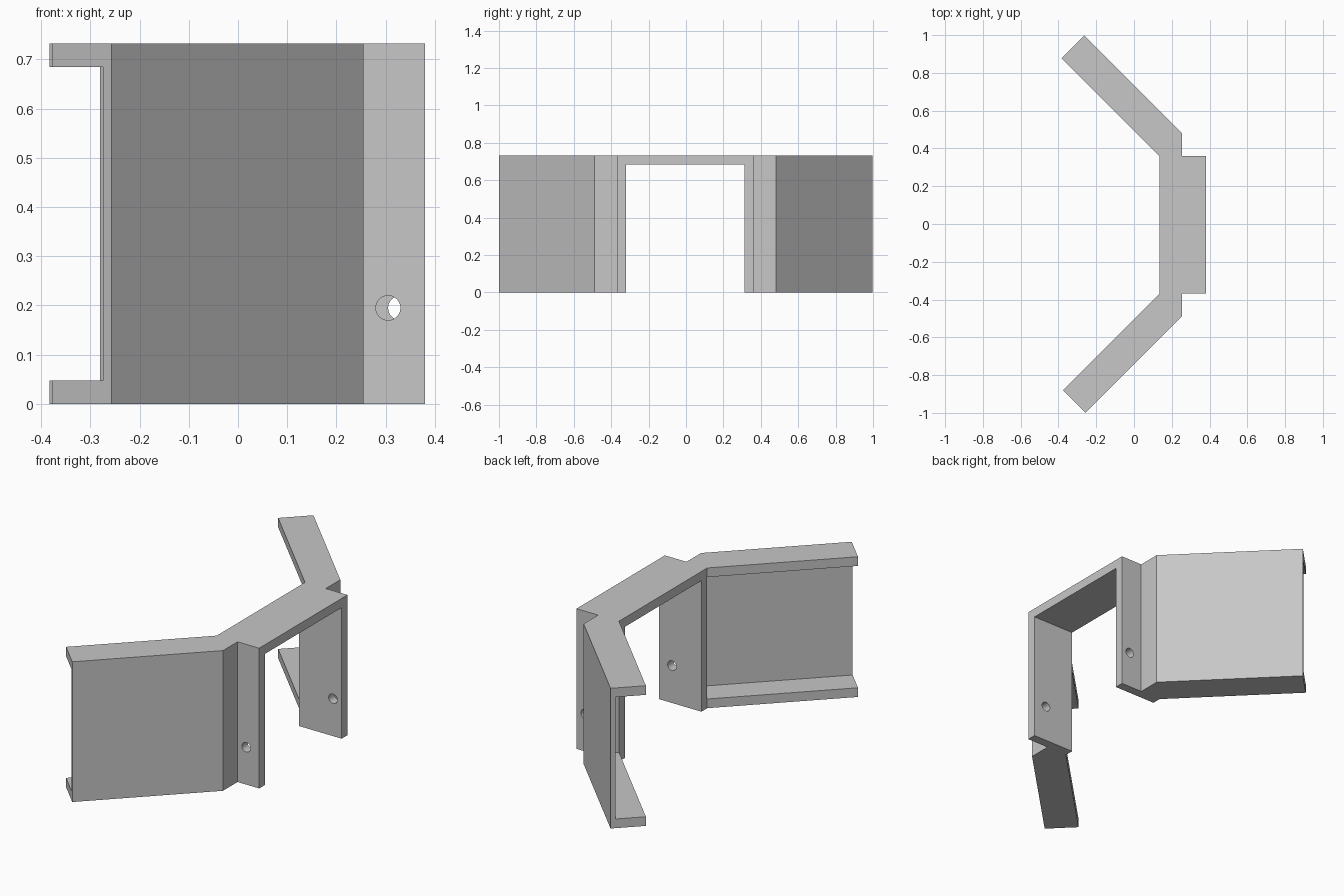
import bpy, bmesh
from mathutils import Vector

cube = bpy.data.objects.get("Cube")
if cube:
    bpy.data.objects.remove(cube, do_unlink=True)

grey = bpy.data.materials.new("plain grey")
grey.use_nodes = True
GREY = (0.57, 0.57, 0.57, 1)
grey.diffuse_color = GREY
grey.node_tree.nodes["Principled BSDF"].inputs["Base Color"].default_value = GREY

HEIGHT, FLANGE, PLATE = 0.732, 0.048, 0.025
INNER_X, STEP_X, OUTER_X = 0.135, 0.255, 0.38
WALL, DEPTH = 0.048, STEP_X - INNER_X
ROOF_Z = HEIGHT - FLANGE


def extrude(name, points, vector):
    """Sweep a flat outline along a vector into a closed solid."""
    bm = bmesh.new()
    face = bm.faces.new([bm.verts.new(p) for p in points])
    swept = bmesh.ops.extrude_face_region(bm, geom=[face], use_keep_orig=True)
    moved = [v for v in swept["geom"] if isinstance(v, bmesh.types.BMVert)]
    bmesh.ops.translate(bm, verts=moved, vec=vector)
    bmesh.ops.recalc_face_normals(bm, faces=bm.faces[:])
    mesh = bpy.data.meshes.new(name)
    bm.to_mesh(mesh)
    bm.free()
    mesh.materials.append(grey)
    obj = bpy.data.objects.new(name, mesh)
    bpy.context.collection.objects.link(obj)
    return obj


def prism(name, outline, z0, z1):
    return extrude(name, [(x, y, z0) for x, y in outline], (0, 0, z1 - z0))


def rectangle(x0, x1, y0, y1):
    return [(x0, y0), (x1, y0), (x1, y1), (x0, y1)]


def drill(obj, x, y, z, radius):
    """Cut a round hole along y."""
    bpy.ops.mesh.primitive_cylinder_add(vertices=32, radius=radius, depth=0.2,
                                        location=(x, y, z), rotation=(1.5707963, 0, 0))
    cutter = bpy.context.object
    cutter.name = "hole_cutter"
    cutter.hide_render = True
    mod = obj.modifiers.new("hole", "BOOLEAN")
    mod.operation, mod.solver, mod.object = "DIFFERENCE", "EXACT", cutter
    bpy.ops.object.select_all(action="DESELECT")
    bpy.context.view_layer.objects.active = obj
    obj.select_set(True)
    bpy.ops.object.modifier_apply(modifier=mod.name)
    bpy.data.objects.remove(cutter, do_unlink=True)


# Flat roof joining the two sides
FRONT_Y, BACK_Y = -0.368, 0.36
prism("bridge_roof", rectangle(INNER_X, OUTER_X, FRONT_Y, BACK_Y), ROOF_Z, HEIGHT)

# Each side: drilled wall, solid corner wedge and open channel arm
for side, s, y, length, hole_x in (("front", -1, FRONT_Y, 0.512, 0.305),
                                   ("back", 1, BACK_Y, 0.518, 0.33)):
    wall = prism(side + "_wall", rectangle(INNER_X, OUTER_X, y - s * WALL, y), 0, ROOF_Z)
    drill(wall, hole_x, y - s * WALL / 2, 0.195, 0.025)

    corner = [(INNER_X, y), (STEP_X, y), (STEP_X, y + s * DEPTH)]
    prism(side + "_corner_wedge", corner, 0, HEIGHT)

    # C-shaped section, d measured across the arm from the open side
    web = DEPTH - PLATE / 2 ** 0.5
    section = [(0, 0), (DEPTH, 0), (DEPTH, HEIGHT), (0, HEIGHT),
               (0, ROOF_Z), (web, ROOF_Z), (web, FLANGE), (0, FLANGE)]
    extrude(side + "_channel_arm",
            [(INNER_X + d, y + s * d, z) for d, z in section],
            Vector((-length, s * length, 0)))
